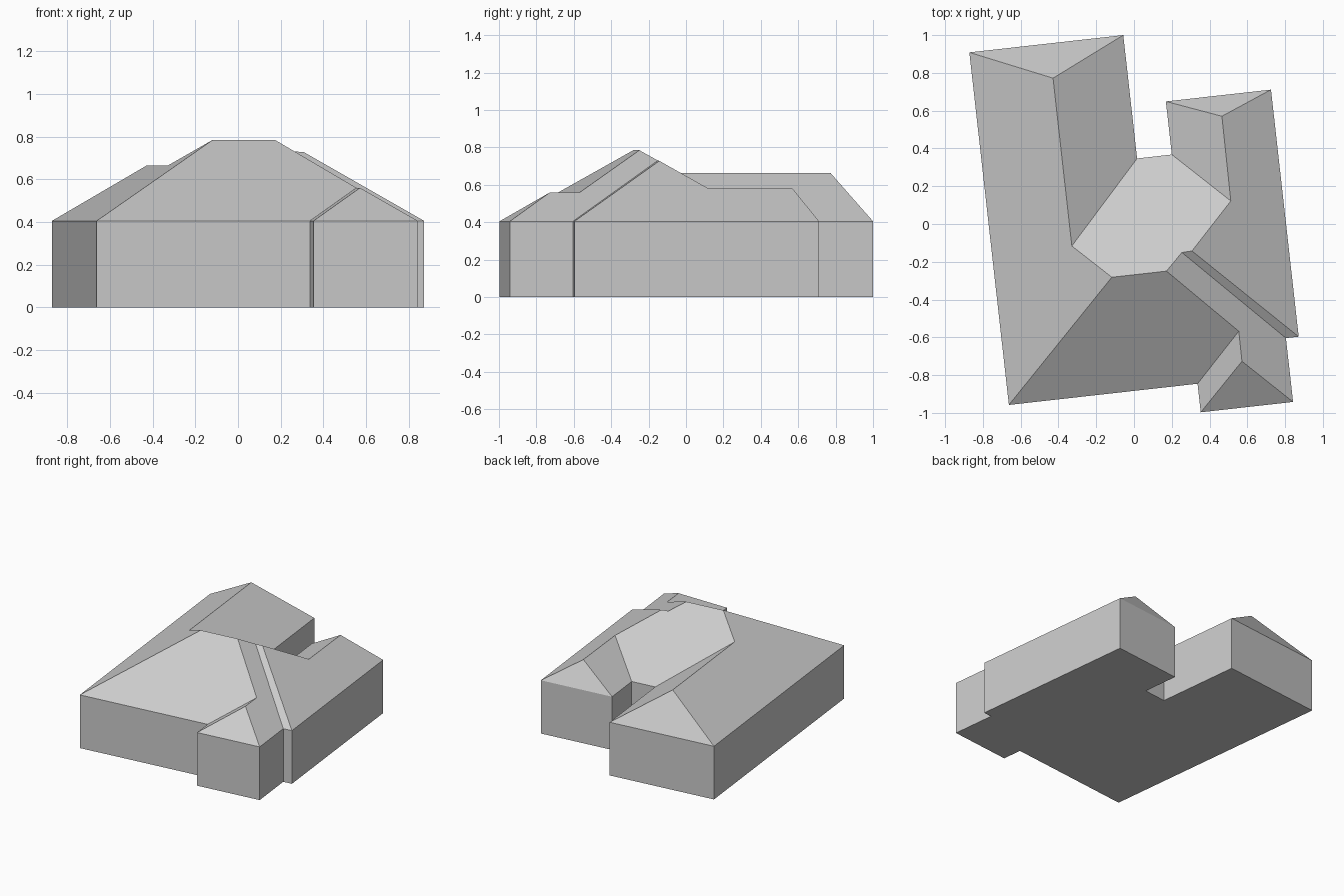
import bpy
import bmesh
from mathutils import Matrix, Vector
from math import radians

cube = bpy.data.objects.get("Cube")
if cube:
    bpy.data.objects.remove(cube, do_unlink=True)

EAVE = 0.405
TURN = Matrix.Rotation(radians(6.4), 3, 'Z')  # the house stands at an angle

grey = bpy.data.materials.new("light_grey")
grey.use_nodes = True
grey.diffuse_color = (0.6, 0.6, 0.6, 1)
bsdf = grey.node_tree.nodes["Principled BSDF"]
bsdf.inputs["Base Color"].default_value = grey.diffuse_color
bsdf.inputs["Roughness"].default_value = 0.8

# Footprint corners, counter-clockwise from the back left
left, right, bay_right = -0.765, 0.80, 0.732
inner_left, inner_right = 0.055, 0.24
back, court, front = 1.0, 0.343, -0.878
wing_back, step, bay_front = 0.626, -0.69, -1.03
corners = {
    "back_left": (left, back), "front_left": (left, front),
    "bay_corner": (inner_right, front), "bay_left": (inner_right, bay_front),
    "bay_right": (bay_right, bay_front), "step_in": (bay_right, step),
    "step_out": (right, step), "wing_right": (right, wing_back),
    "wing_left": (inner_right, wing_back), "court_right": (inner_right, court),
    "court_left": (inner_left, court), "back_inner": (inner_left, back),
}

# Ridge ends and roof junctions
peaks = {
    "main_l": (-0.148, -0.267, 0.785), "main_r": (0.143, -0.267, 0.785),
    "long_in": (-0.34, -0.079, 0.664), "long_end": (-0.34, 0.815, 0.664),
    "wing_in": (0.523, 0.064, 0.579), "wing_end": (0.526, 0.515, 0.579),
    "bay_in": (0.488, -0.626, 0.56), "bay_end": (0.487, -0.786, 0.56),
    "step_low": (0.235, -0.178, 0.73), "step_high": (0.289, -0.176, 0.728),
}

# Each roof plane rises from one eave: its two corners, then its upper points
planes = [
    "back_left front_left main_l long_in long_end",
    "front_left bay_corner bay_in main_r main_l",
    "bay_corner bay_left bay_end bay_in",
    "bay_left bay_right bay_end",
    "bay_right step_in step_low main_r bay_in bay_end",
    "step_in step_out step_high step_low",
    "step_out wing_right wing_end wing_in step_high",
    "wing_right wing_left wing_end",
    "wing_left court_right wing_in wing_end",
    "court_right court_left long_in main_l main_r step_low step_high wing_in",
    "court_left back_inner long_end long_in",
    "back_inner back_left long_end",
]


def finish(bm, name):
    mesh = bpy.data.meshes.new(name)
    bm.to_mesh(mesh)
    bm.free()
    mesh.materials.append(grey)
    obj = bpy.data.objects.new(name, mesh)
    bpy.context.collection.objects.link(obj)
    return obj


# Walls and floor
bm = bmesh.new()
ring = [TURN @ Vector((x, y, 0)) for x, y in corners.values()]
low = [bm.verts.new(p) for p in ring]
high = [bm.verts.new(p + Vector((0, 0, EAVE))) for p in ring]
bm.faces.new(low[::-1])
for i in range(len(ring)):
    j = (i + 1) % len(ring)
    bm.faces.new((low[i], low[j], high[j], high[i]))
finish(bm, "walls")

# Hipped roof
bm = bmesh.new()
points = {n: (x, y, EAVE) for n, (x, y) in corners.items()} | peaks
verts = {n: bm.verts.new(TURN @ Vector(p)) for n, p in points.items()}
for plane in planes:
    bm.faces.new([verts[n] for n in plane.split()])
finish(bm, "roof")
